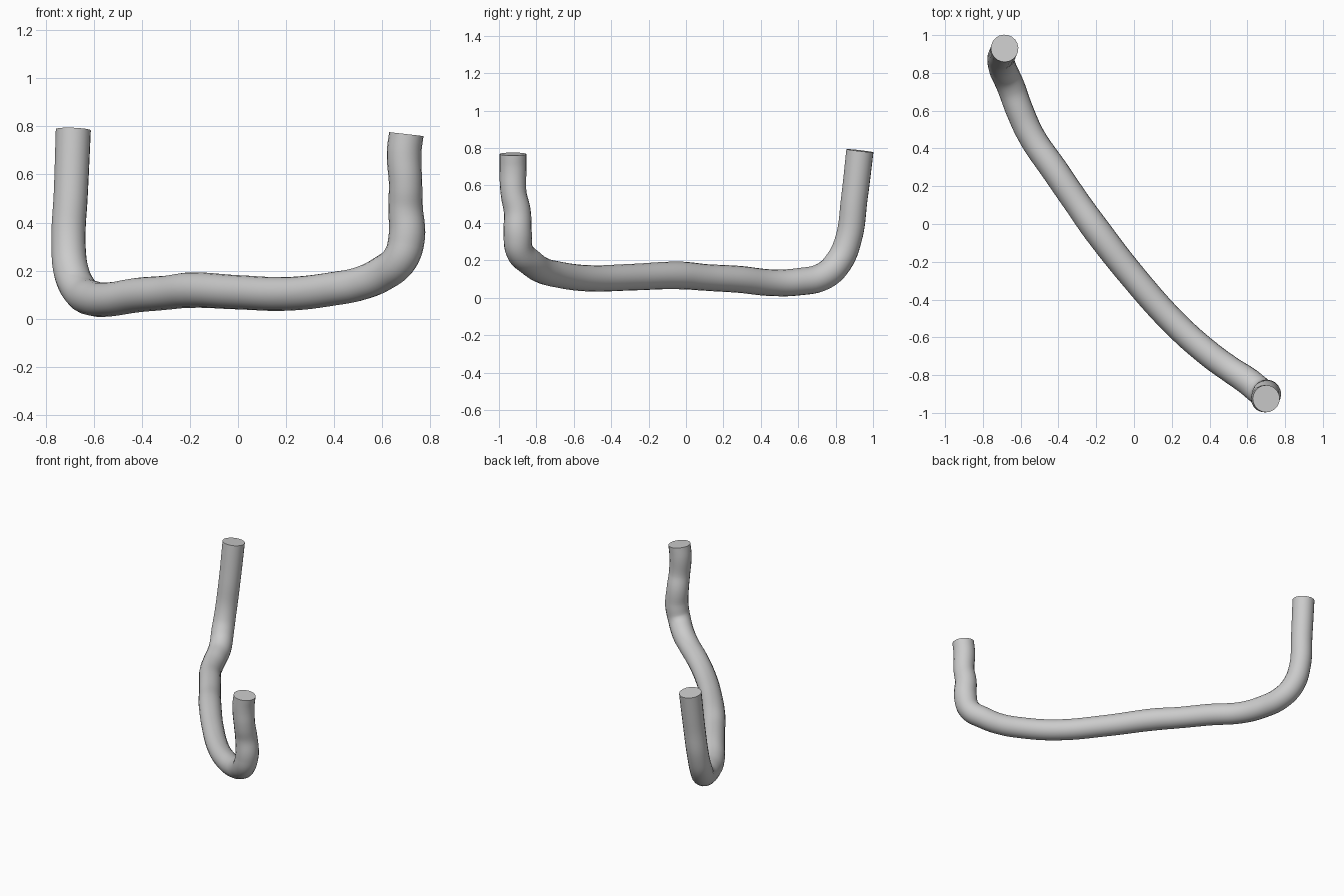
import bpy, bmesh, math

cube = bpy.data.objects.get("Cube")
if cube:
    bpy.data.objects.remove(cube, do_unlink=True)

grey = bpy.data.materials.new("light_grey")
grey.use_nodes = True
colour = (0.6, 0.6, 0.6, 1)
grey.diffuse_color = colour
grey.node_tree.nodes["Principled BSDF"].inputs["Base Color"].default_value = colour

# Centreline of the bent bar: x, y, z, radius
path = [
    (0.70, -0.925, 0.768, .072), (0.691, -0.925, 0.69, .072), (0.697, -0.922, 0.56, .069),
    (0.697, -0.902, 0.46, .072), (0.702, -0.90, 0.34, .076), (0.675, -0.89, 0.25, .074),
    (0.60, -0.83, 0.187, .073), (0.51, -0.77, 0.147, .070), (0.40, -0.69, 0.125, .070),
    (0.22, -0.53, 0.104, .070), (0.0, -0.285, 0.11, .071), (-0.20, -0.03, 0.119, .074),
    (-0.30, 0.11, 0.108, .071), (-0.42, 0.285, 0.098, .072), (-0.54, 0.46, 0.08, .071),
    (-0.605, 0.60, 0.085, .073), (-0.655, 0.735, 0.115, .074), (-0.692, 0.815, 0.19, .074),
    (-0.705, 0.868, 0.31, .071), (-0.695, 0.90, 0.53, .071), (-0.685, 0.93, 0.786, .073),
]

# Round tube swept along the centreline
curve = bpy.data.curves.new("bent_bar", "CURVE")
curve.dimensions = "3D"
curve.bevel_depth = 1
curve.bevel_resolution = 8
curve.resolution_u = 6
curve.use_fill_caps = True
spline = curve.splines.new("BEZIER")
spline.bezier_points.add(len(path) - 1)
for point, (x, y, z, r) in zip(spline.bezier_points, path):
    point.co = (x, y, z)
    point.radius = r
    point.handle_left_type = point.handle_right_type = "AUTO"

bar = bpy.data.objects.new("bent_bar", curve)
bpy.context.collection.objects.link(bar)
bpy.ops.object.select_all(action="DESELECT")
bar.select_set(True)
bpy.context.view_layer.objects.active = bar
bpy.ops.object.convert(target="MESH")

# Join the flat end caps to the tube and smooth the sides
bar = bpy.context.object
bm = bmesh.new()
bm.from_mesh(bar.data)
bmesh.ops.remove_doubles(bm, verts=bm.verts, dist=0.0005)
bmesh.ops.recalc_face_normals(bm, faces=bm.faces)
bm.to_mesh(bar.data)
bm.free()
bar.data.materials.clear()
bar.data.materials.append(grey)
bpy.ops.object.shade_smooth_by_angle(angle=math.radians(40))
